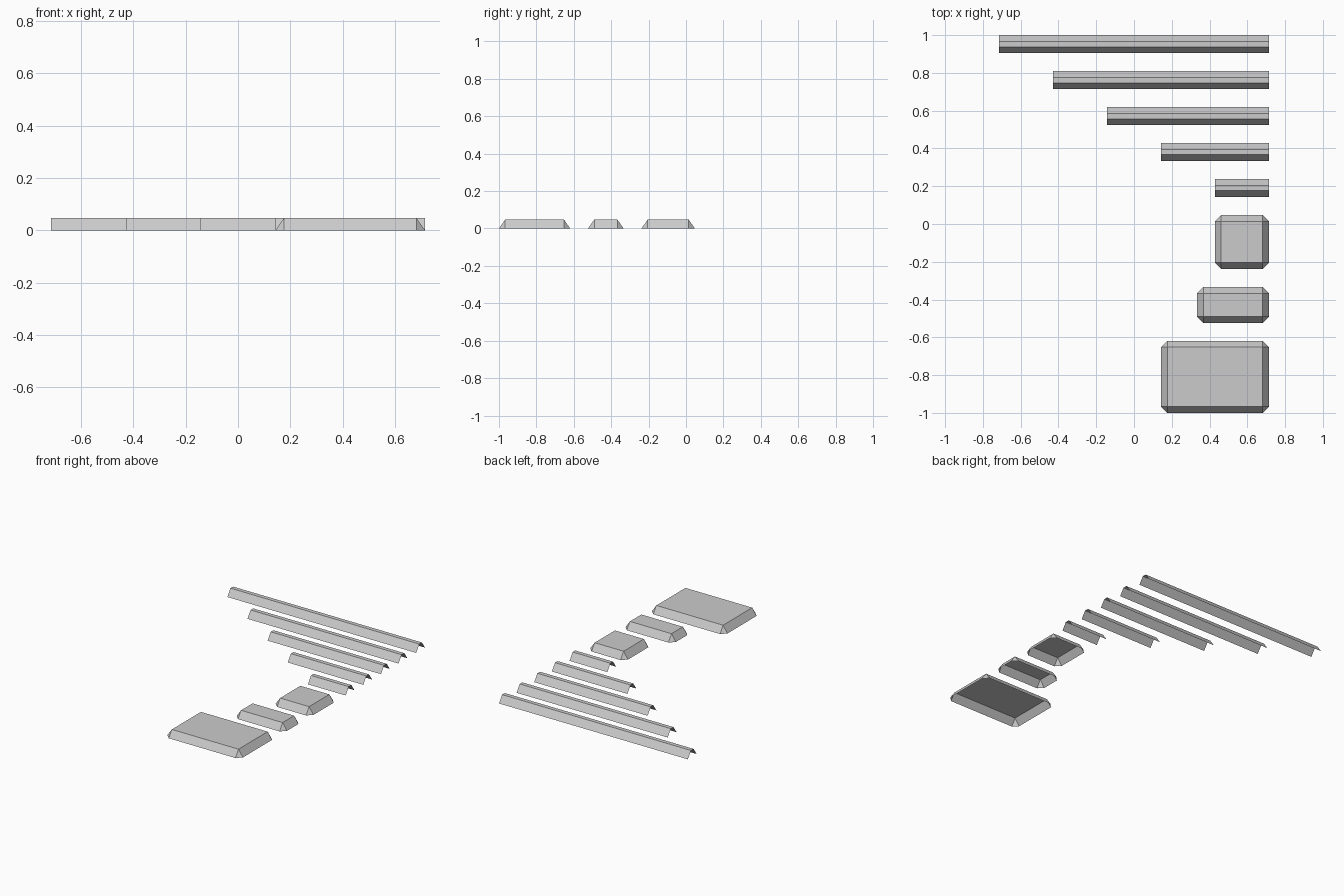
import bpy

if "Cube" in bpy.data.objects:
    bpy.data.objects.remove(bpy.data.objects["Cube"])

U = 1 / 21          # layout module
H = U               # height of every part
INSET = 0.7 * U     # horizontal run of the sloped sides
RIGHT = 15          # shared right edge, in modules


def make_object(name, verts, faces):
    mesh = bpy.data.meshes.new(name)
    mesh.from_pydata(verts, [], faces)
    mesh.update()
    obj = bpy.data.objects.new(name, mesh)
    bpy.context.collection.objects.link(obj)
    return obj


def bar(name, left, y0, y1):
    """Open-ended channel: front slope, narrow top, back slope."""
    x0, x1, y0, y1 = left * U, RIGHT * U, y0 * U, y1 * U
    profile = [(y0, 0), (y0 + INSET, H), (y1 - INSET, H), (y1, 0)]
    verts = [(x, y, z) for y, z in profile for x in (x0, x1)]
    faces = [(2 * i, 2 * i + 1, 2 * i + 3, 2 * i + 2) for i in range(3)]
    return make_object(name, verts, faces)


def plate(name, left, y0, y1):
    """Open-bottomed slab with sloped sides and triangular corner cuts."""
    x0, x1, y0, y1 = left * U, RIGHT * U, y0 * U, y1 * U
    verts = []
    # each corner, counter-clockwise: top point and its two foot points
    for i, (x, y, sx, sy) in enumerate([(x0, y0, 1, 1), (x1, y0, -1, 1),
                                        (x1, y1, -1, -1), (x0, y1, 1, -1)]):
        xi, yi = x + sx * INSET, y + sy * INSET
        feet = [(x, yi, 0), (xi, y, 0)]
        if i % 2:
            feet.reverse()
        verts += [(xi, yi, H)] + feet
    faces = [(0, 3, 6, 9)]
    for i in range(4):
        a, b = 3 * i, 3 * ((i + 1) % 4)
        faces.append((a, a + 1, a + 2))           # corner triangle
        faces.append((a, a + 2, b + 1, b))        # sloped side
    return make_object(name, verts, faces)


# five bars, each shorter towards the front
for i in range(5):
    bar(f"bar_{i + 1}", -15 + 6 * i, 19 - 4 * i, 21 - 4 * i)

# three bevelled plates at the front
plate("square_plate", 9, -5, 1)
plate("small_plate", 7, -11, -7)
plate("large_plate", 3, -21, -13)
